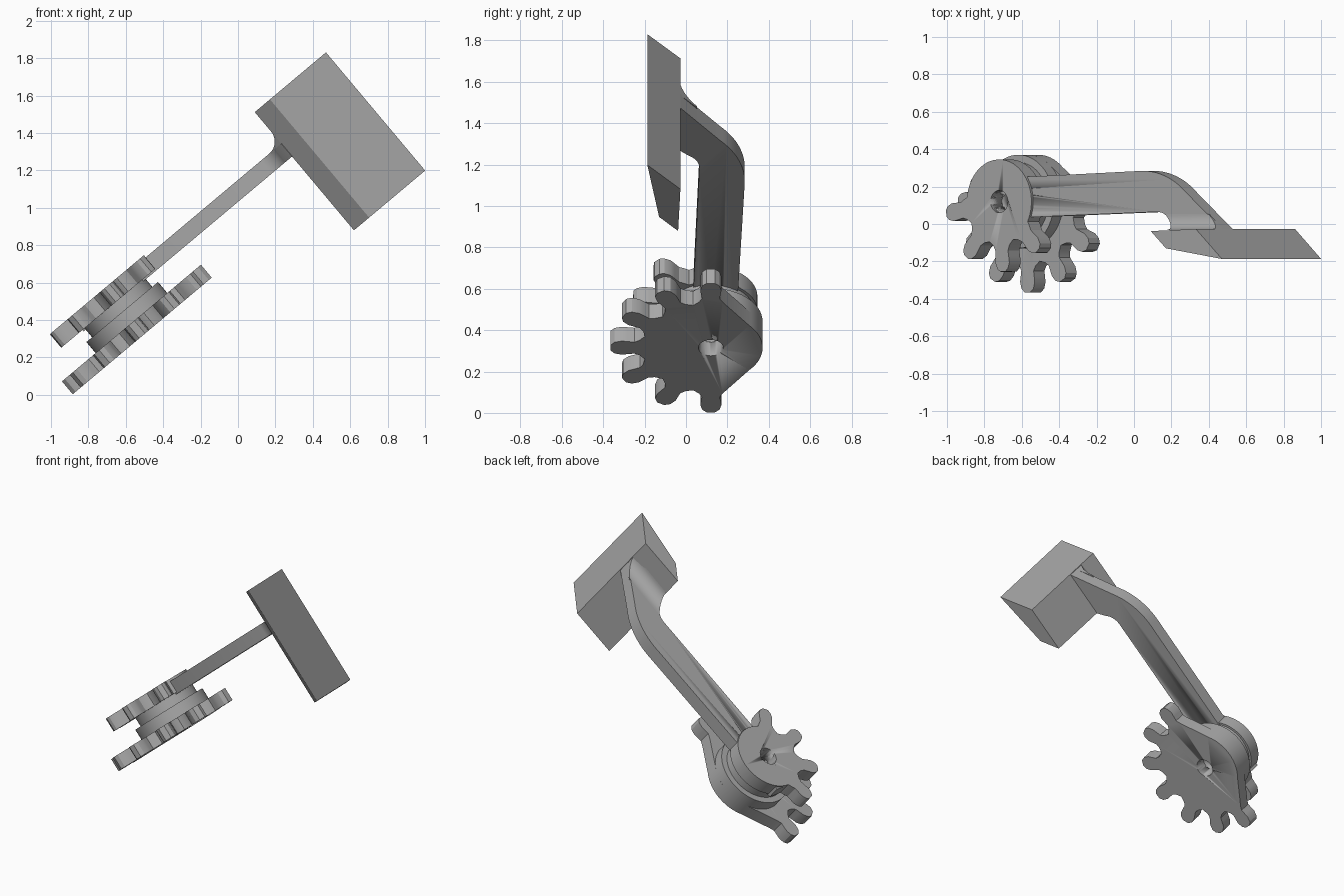
import bpy, bmesh, math
from math import sin, cos, radians

if "Cube" in bpy.data.objects:
    bpy.data.objects.remove(bpy.data.objects["Cube"])

TILT = radians(-40)          # whole assembly leans about the y axis
AXLE = (-0.19, 0.12)         # pivot position in the part's own plane
HOLE = 0.06

grey = bpy.data.materials.new("plain grey")
grey.use_nodes = True
grey.diffuse_color = (0.4, 0.4, 0.4, 1)
grey.node_tree.nodes["Principled BSDF"].inputs["Base Color"].default_value = (0.4, 0.4, 0.4, 1)


def arc(center, r, start, end, steps=16):
    angles = [radians(start + (end - start) * i / steps) for i in range(steps + 1)]
    return [(center[0] + r * cos(a), center[1] + r * sin(a)) for a in angles]


def finish(name, bm, smooth=True):
    bmesh.ops.recalc_face_normals(bm, faces=bm.faces)
    mesh = bpy.data.meshes.new(name)
    bm.to_mesh(mesh)
    bm.free()
    mesh.materials.append(grey)
    ob = bpy.data.objects.new(name, mesh)
    bpy.context.collection.objects.link(ob)
    ob.rotation_euler.y = TILT
    if smooth:
        bpy.ops.object.select_all(action='DESELECT')
        ob.select_set(True)
        bpy.context.view_layer.objects.active = ob
        bpy.ops.object.shade_smooth_by_angle(angle=radians(28))
    return ob


def plate(name, outline, low, high):
    """Extrude a flat outline between two heights along the axle."""
    bm = bmesh.new()
    face = bm.faces.new([bm.verts.new((x, y, low)) for x, y in outline])
    moved = bmesh.ops.extrude_face_region(bm, geom=[face])["geom"]
    bmesh.ops.translate(bm, vec=(0, 0, high - low),
                        verts=[v for v in moved if isinstance(v, bmesh.types.BMVert)])
    return finish(name, bm)


def tooth(angle, shape):
    """Symmetric tooth: shape lists (distance from axle, half width)."""
    a = radians(angle)
    pts = [(r, -w) for r, w in shape] + [(r, w) for r, w in reversed(shape)]
    return [(AXLE[0] + r * cos(a) - w * sin(a), AXLE[1] + r * sin(a) + w * cos(a)) for r, w in pts]


def valley(angle, r):
    return [(AXLE[0] + r * cos(radians(angle)), AXLE[1] + r * sin(radians(angle)))]


# Large toothed sector: seven teeth, smooth rounded back
big = [(0.345, 0.056), (0.37, 0.043), (0.40, 0.047), (0.43, 0.051), (0.465, 0.042), (0.485, 0.02)]
outline = []
for i in range(7):
    outline += tooth(180 + 30 * i, big)
    if i < 6:
        outline += valley(195 + 30 * i, 0.33)
outline += arc(AXLE, 0.25, 48, 132, 24)
large_gear = plate("large_gear", outline, 0.57, 0.66)

# Small toothed sector: four teeth on a round hub
small = [(0.235, 0.056), (0.265, 0.043), (0.30, 0.046), (0.33, 0.048), (0.36, 0.036), (0.375, 0.018)]
outline = []
for i in range(4):
    outline += tooth(190 + 42 * i, small)
    if i < 3:
        outline += valley(211 + 42 * i, 0.225)
outline += arc(AXLE, 0.225, -28, 174, 40)
small_gear = plate("small_gear", outline, 0.80, 0.895)

# Round spacers between the gears
collar = plate("collar", arc(AXLE, 0.25, 0, 354, 59), 0.655, 0.737)
spacer = plate("spacer", arc(AXLE, 0.21, 0, 354, 59), 0.73, 0.805)

# Arm with a bend towards the pedal
bar = [(-0.415, 0.12), (-0.19, 0.03)]
bar += arc((0.90, -0.045), 0.11, 92, 30)
bar += [(1.04, -0.04), (1.355, -0.03)]
bar += arc((0.80, -0.17), 0.454, 48, 92)
bar += [(-0.40, 0.237)]
arm = plate("arm", bar, 0.79, 0.88)

# Axle hole through every stacked part
cutter = plate("axle_cutter", arc(AXLE, HOLE, 0, 350, 35), 0.4, 1.1)
for ob in (large_gear, small_gear, collar, spacer, arm):
    mod = ob.modifiers.new("axle_hole", 'BOOLEAN')
    mod.operation, mod.solver, mod.object = 'DIFFERENCE', 'EXACT', cutter
    bpy.context.view_layer.objects.active = ob
    bpy.ops.object.modifier_apply(modifier=mod.name)
bpy.data.objects.remove(cutter)

# Pedal pad: four-sided wedge section
plate("pedal", [(1.04, -0.038), (1.146, -0.13), (1.537, -0.187), (1.355, -0.027)], 0.275, 1.10)

# Concave fillet where the arm meets the pedal
R = 0.085
bm = bmesh.new()
rows = []
for i in range(13):
    t = radians(90 * i / 12)
    y = R * (1 - cos(t))
    top = 0.88 + R * (1 - sin(t))
    near, far = 1.04 - y, 1.355 - 1.146 * y
    rows.append([bm.verts.new((u, y - 0.031, n)) for u, n in
                 ((near, 0.87), (near, top), (far, top), (far, 0.87))])
for a, b in zip(rows, rows[1:]):
    for k in range(4):
        bm.faces.new((a[k], a[(k + 1) % 4], b[(k + 1) % 4], b[k]))
bm.faces.new(rows[0])
bm.faces.new(rows[-1])
finish("pedal_fillet", bm)
